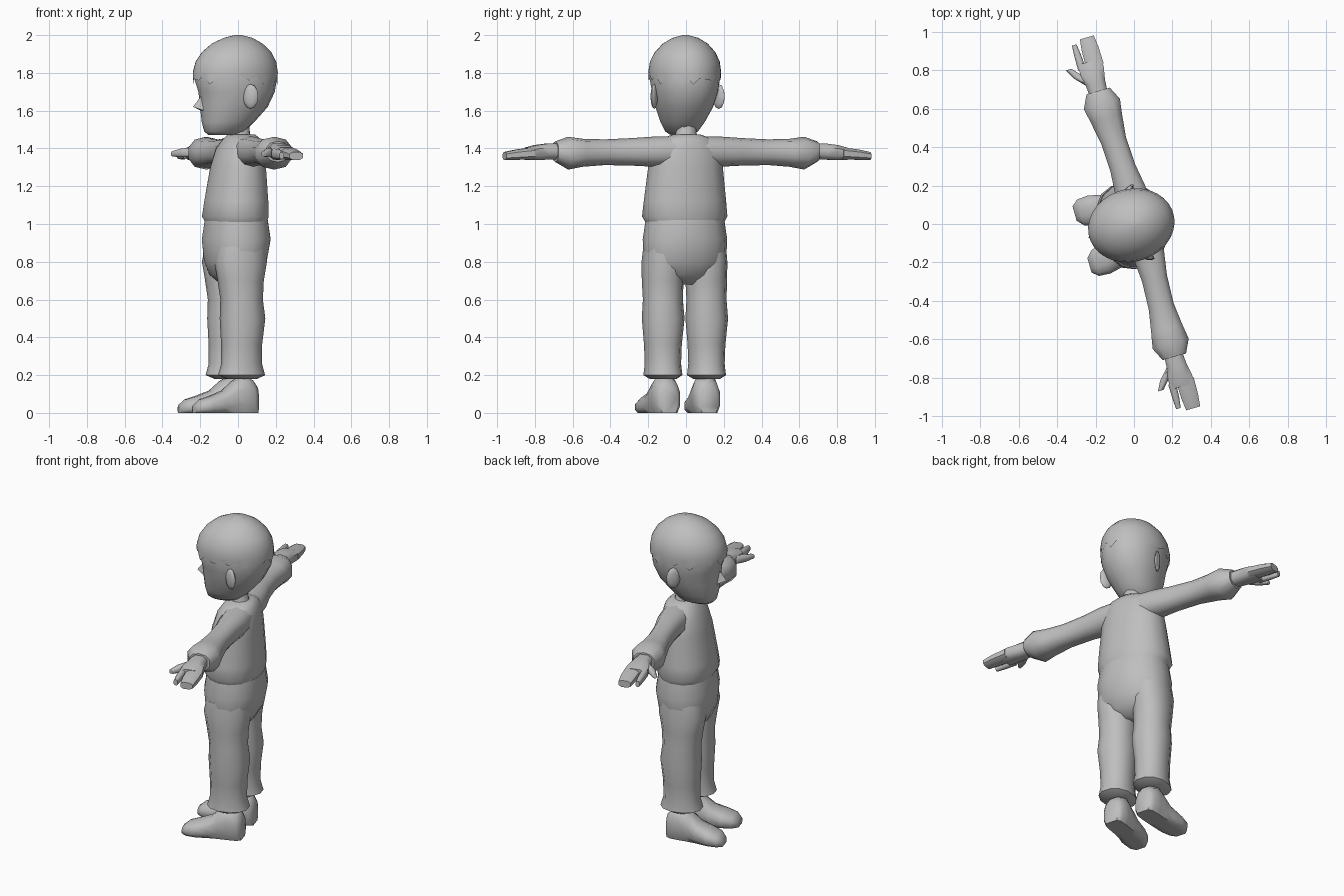
import bpy, bmesh, math
from mathutils import Vector, Matrix

if "Cube" in bpy.data.objects:
    bpy.data.objects.remove(bpy.data.objects["Cube"])

clay = bpy.data.materials.new("clay_grey")
clay.use_nodes = True
GREY = (0.52, 0.52, 0.52, 1)
clay.diffuse_color = GREY
clay.node_tree.nodes["Principled BSDF"].inputs["Base Color"].default_value = GREY

# The figure is modelled facing -y, then turned to its final heading
HEADING = Matrix.Translation((0.01, 0, 0)) @ Matrix.Rotation(math.radians(-74), 4, "Z")


def finish(bm, name, sharp=55):
    bmesh.ops.recalc_face_normals(bm, faces=bm.faces)
    bm.transform(HEADING)
    mesh = bpy.data.meshes.new(name)
    bm.to_mesh(mesh)
    bm.free()
    for p in mesh.polygons:
        p.use_smooth = True
    mesh.set_sharp_from_angle(angle=math.radians(sharp))
    mesh.materials.append(clay)
    obj = bpy.data.objects.new(name, mesh)
    bpy.context.collection.objects.link(obj)
    return obj


def loft(name, axis, rings, n=12, power=2.0, rim=None, floor=None, sharp=55):
    """Skin rings of (centre, half width, half depth) set across an axis."""
    first, second = {"x": ((0, 1, 0), (0, 0, 1)), "y": ((1, 0, 0), (0, 0, 1)),
                     "z": ((1, 0, 0), (0, 1, 0))}[axis]
    first, second = Vector(first), Vector(second)
    bm = bmesh.new()
    loops = []
    for k, (centre, a, b) in enumerate(rings):
        loop = []
        for i in range(n):
            t = math.tau * (i + 0.5) / n
            c, s = math.cos(t), math.sin(t)
            p = (Vector(centre)
                 + first * a * math.copysign(abs(c) ** (2 / power), c)
                 + second * b * math.copysign(abs(s) ** (2 / power), s))
            if rim and k == 0:
                p.z += rim(i)
            if floor is not None:
                p.z = max(p.z, floor)
            loop.append(bm.verts.new(p))
        loops.append(loop)
    for lo, hi in zip(loops, loops[1:]):
        for i in range(n):
            j = (i + 1) % n
            bm.faces.new((lo[i], lo[j], hi[j], hi[i]))
    if not rim:
        bm.faces.new(loops[0])
    bm.faces.new(loops[-1])
    return finish(bm, name, sharp)


def column(name, rows, x=0, **kw):
    """Upright loft from rows of (height, y, half width, half depth)."""
    return loft(name, "z", [((x, y, z), w, d) for z, y, w, d in rows], **kw)


# Shirt body, with a hem that overhangs the trousers
column("shirt", [(1.0, -.02, .205, .155), (1.04, -.025, .228, .172),
                 (1.12, -.02, .22, .165), (1.3, -.01, .2, .142),
                 (1.4, 0, .19, .12), (1.45, .01, .14, .095),
                 (1.475, .01, .07, .07)], n=16, power=2.2)

# Trouser seat
column("trouser_seat", [(.68, -.03, .06, .07), (.73, -.03, .19, .125),
                        (.8, -.025, .222, .16), (.92, -.02, .225, .178),
                        (1.02, -.02, .21, .163)], n=16, power=2.2)

column("neck", [(1.44, .01, .075, .07), (1.48, 0, .055, .055),
                (1.56, -.01, .06, .06)], n=10)

# Head and hair cap
column("head", [(1.47, -.1, .05, .07), (1.49, -.085, .085, .108),
                (1.54, -.065, .115, .14), (1.62, -.033, .15, .18),
                (1.7, -.018, .172, .203), (1.78, -.025, .184, .222),
                (1.86, -.02, .172, .2), (1.92, -.02, .12, .14)],
       n=16, power=2.2)


def jagged(i):
    # Ragged fringe, with longer locks around the face and nape
    return (0, .025, -.022, .01, .004)[i % 5]


column("hair", [(1.76, -.025, .187, .227), (1.805, -.025, .19, .228),
                (1.86, -.022, .182, .216), (1.91, -.018, .158, .186),
                (1.955, -.015, .118, .136), (1.985, -.01, .068, .078),
                (2.0, -.01, .015, .018)], n=32, rim=jagged)

# Nose: a small wedge
bm = bmesh.new()
nose = [bm.verts.new(p) for p in
        [(0, -.205, 1.69), (-.03, -.205, 1.6), (.03, -.205, 1.6), (0, -.258, 1.62)]]
for a, b, c in [(0, 1, 3), (0, 3, 2), (1, 2, 3), (0, 2, 1)]:
    bm.faces.new((nose[a], nose[b], nose[c]))
finish(bm, "nose", 80)

for s, side in ((1, "left"), (-1, "right")):
    # Ear: flattened ball, flaring outward at the back
    bm = bmesh.new()
    bmesh.ops.create_uvsphere(bm, u_segments=10, v_segments=6, radius=1)
    bm.transform(Matrix.Translation((s * .178, .008, 1.675))
                 @ Matrix.Rotation(s * math.radians(-32), 4, "Z")
                 @ Matrix.Diagonal((.017, .042, .066, 1)))
    finish(bm, side + "_ear")

    # Sleeve with a wide cuff
    sleeve = [(.06, .02, 1.385, .09, .08), (.18, .02, 1.383, .085, .08),
              (.3, .015, 1.382, .07, .073), (.45, .008, 1.38, .07, .068),
              (.57, .004, 1.377, .088, .074), (.65, .002, 1.375, .102, .087),
              (.72, .002, 1.383, .066, .055)]
    loft(side + "_sleeve", "x",
         [((s * x, y, z), d, h) for x, y, z, d, h in sleeve], n=10, power=2.3)

    # Hand: palm, thumb, index finger and the joined outer fingers
    palm = [(.69, 0, 1.385, .05, .043), (.77, 0, 1.383, .056, .045),
            (.83, 0, 1.378, .068, .042), (.88, .002, 1.372, .068, .034)]
    index = [(.85, -.048, 1.372, .022, .03), (.93, -.05, 1.367, .019, .026),
             (.985, -.052, 1.362, .013, .019)]
    outer = [(.85, .022, 1.374, .05, .033), (.94, .022, 1.367, .048, .029),
             (1.005, .022, 1.36, .04, .022)]
    thumb = [(.765, -.025, 1.38, .03, .028), (.82, -.08, 1.376, .026, .024),
             (.87, -.115, 1.372, .016, .015)]
    for part, rows in (("palm", palm), ("index_finger", index),
                       ("outer_fingers", outer), ("thumb", thumb)):
        loft(side + "_" + part, "x",
             [((s * x, y, z), d, h) for x, y, z, d, h in rows], n=8, power=2.6)

    # Trouser leg: knee bulge and flared cuff
    column(side + "_trouser_leg",
           [(.18, -.022, .07, .08), (.2, -.025, .1, .125),
            (.26, -.025, .094, .108), (.36, -.025, .098, .108),
            (.5, -.02, .111, .12), (.6, -.025, .104, .112),
            (.7, -.03, .108, .122), (.8, -.03, .108, .14),
            (.88, -.025, .1, .13)], x=s * .12, n=12, power=2.2)

    # Shoe: flat sole, high heel counter, low rounded toe
    shoe = [(.06, .11, .05, .14), (.035, .11, .07, .175), (-.02, .112, .075, .205),
            (-.075, .115, .075, .17), (-.13, .12, .078, .12),
            (-.2, .13, .084, .092), (-.26, .137, .072, .072),
            (-.292, .14, .04, .045)]
    loft(side + "_shoe", "y",
         [((s * x, y, h * .42), w, h * .58) for y, x, w, h in shoe],
         n=12, power=2.4, floor=0)
